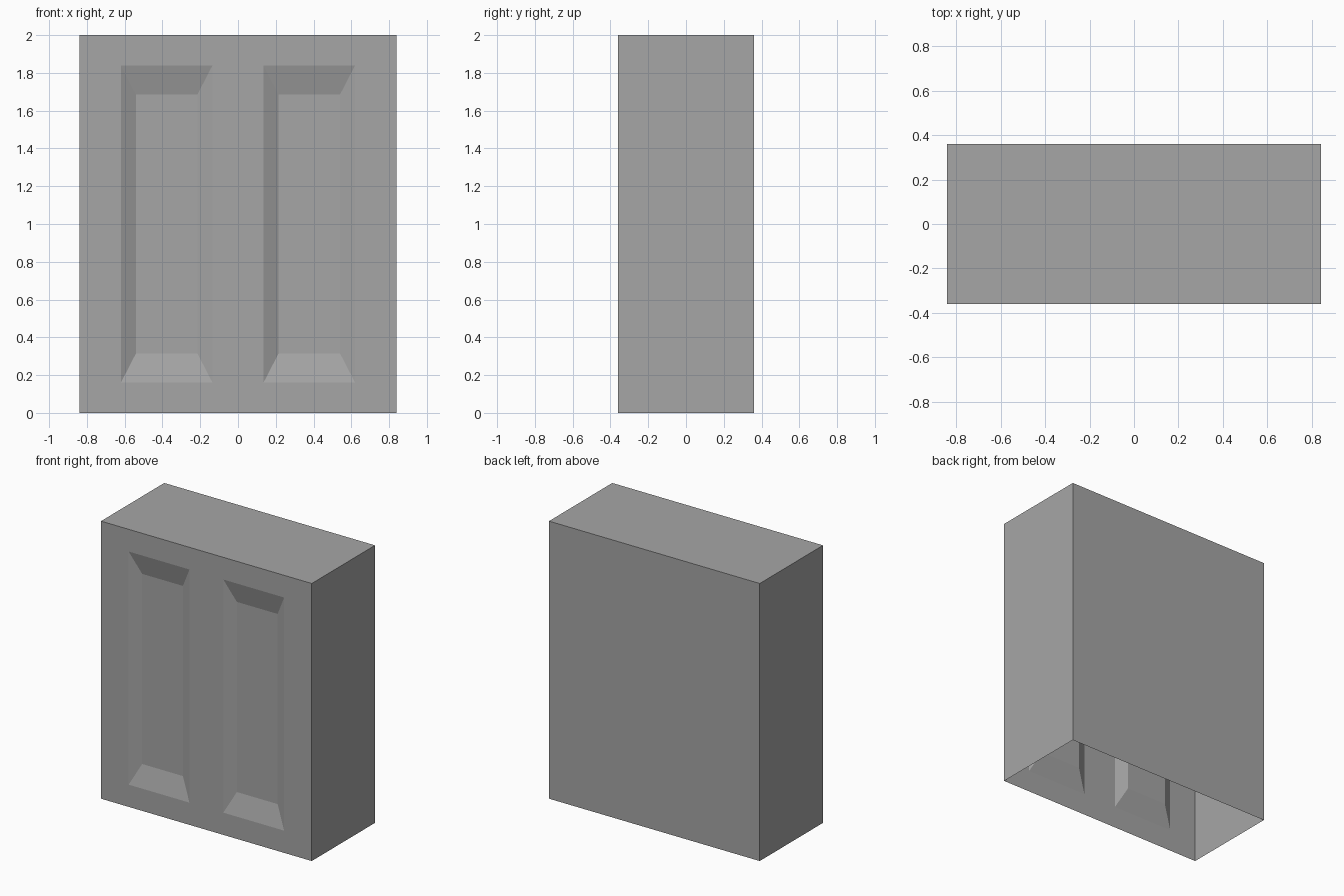
import bpy
import bmesh
from mathutils import Matrix, Vector

# Remove the default cube
cube = bpy.data.objects.get("Cube")
if cube:
    bpy.data.objects.remove(cube, do_unlink=True)

WIDTH, DEPTH, HEIGHT = 1.68, 0.72, 2.0
PANEL_X = (0.135, 0.62)     # inner and outer edge of each panel
PANEL_Z = (0.16, 1.84)
BEVEL_X, BEVEL_Z = 0.08, 0.155
RECESS = 0.04

# Plain grey material
grey = bpy.data.materials.new("plain_grey")
grey.use_nodes = True
colour = (0.38, 0.38, 0.38, 1.0)
grey.diffuse_color = colour
grey.node_tree.nodes["Principled BSDF"].inputs["Base Color"].default_value = colour

# Box shell with an open underside
bm = bmesh.new()
bmesh.ops.create_cube(bm, size=1, matrix=Matrix.Translation((0, 0, HEIGHT / 2))
                      @ Matrix.Diagonal((WIDTH, DEPTH, HEIGHT, 1)))
underside = [f for f in bm.faces if f.normal.z < -0.9]
bmesh.ops.delete(bm, geom=underside, context='FACES')


def cut(point, normal):
    geom = bm.verts[:] + bm.edges[:] + bm.faces[:]
    bmesh.ops.bisect_plane(bm, geom=geom, plane_co=point, plane_no=normal)


# Cut the outlines of the two panels
for x in PANEL_X:
    for side in (-1, 1):
        cut((side * x, 0, 0), (1, 0, 0))
for z in PANEL_Z:
    cut((0, 0, z), (0, 0, 1))


def is_panel(face):
    c = face.calc_center_median()
    return (face.normal.y < -0.9 and PANEL_X[0] < abs(c.x) < PANEL_X[1]
            and PANEL_Z[0] < c.z < PANEL_Z[1])


# Sink each panel with sloping borders
bm.normal_update()
panels = [f for f in bm.faces if is_panel(f)]
for face in bmesh.ops.extrude_discrete_faces(bm, faces=panels)["faces"]:
    c = face.calc_center_median()
    for v in face.verts:
        v.co += Vector((BEVEL_X if v.co.x < c.x else -BEVEL_X, RECESS,
                        BEVEL_Z if v.co.z < c.z else -BEVEL_Z))

mesh = bpy.data.meshes.new("panelled_block")
bm.normal_update()
bm.to_mesh(mesh)
bm.free()
mesh.materials.append(grey)
block = bpy.data.objects.new("panelled_block", mesh)
bpy.context.collection.objects.link(block)
